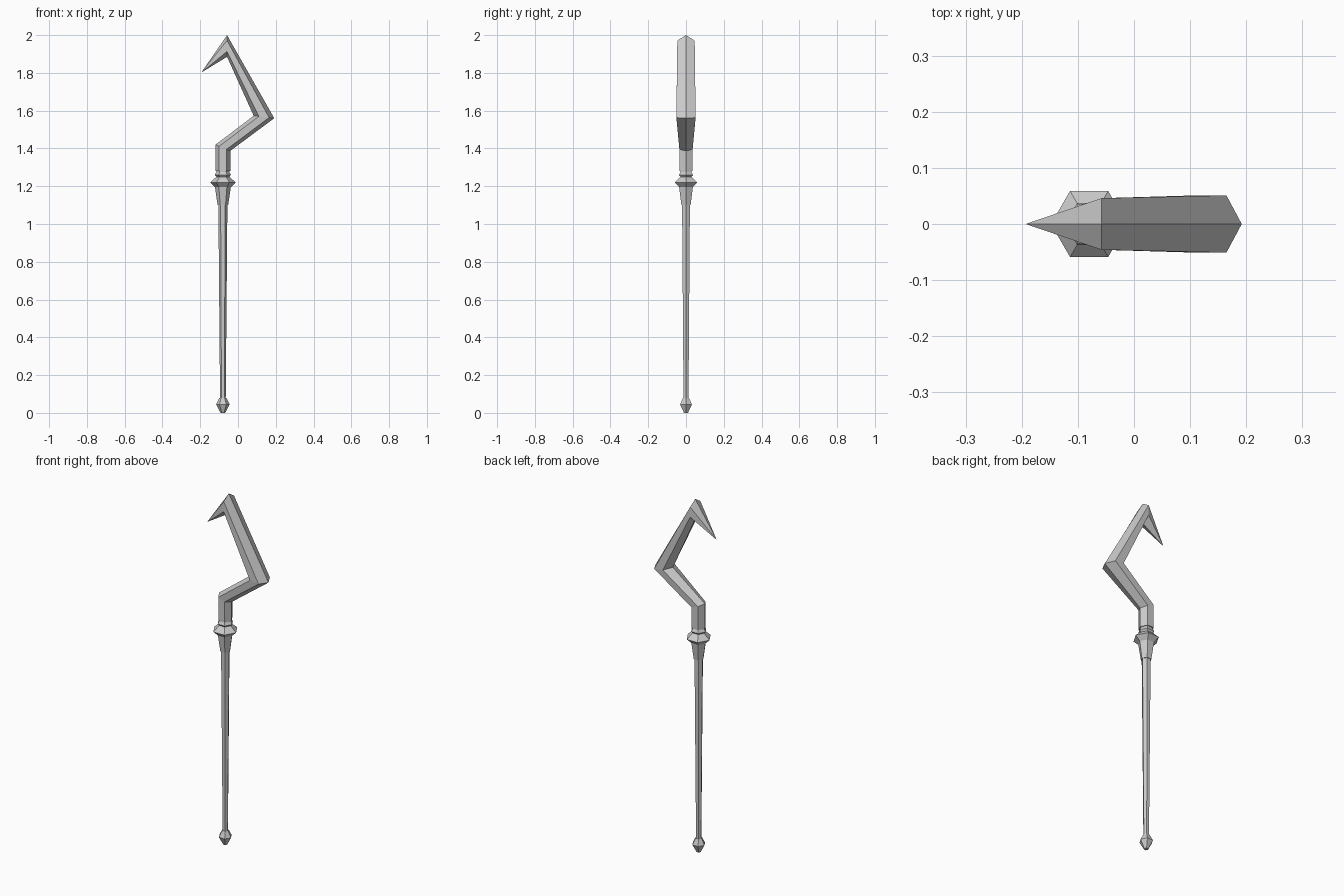
import bpy, math

if "Cube" in bpy.data.objects:
    bpy.data.objects.remove(bpy.data.objects["Cube"])

AXIS = -0.08  # x of the shaft axis


def skin(name, rings):
    """Bridge equal six-sided rings and cap both ends."""
    n = 6
    verts = [p for r in rings for p in r]
    faces = []
    for k in range(len(rings) - 1):
        a, b = k * n, (k + 1) * n
        for i in range(n):
            j = (i + 1) % n
            faces.append((a + i, a + j, b + j, b + i))
    faces.append(tuple(reversed(range(n))))
    faces.append(tuple(range(len(verts) - n, len(verts))))
    me = bpy.data.meshes.new(name)
    me.from_pydata(verts, [], faces)
    me.update()
    ob = bpy.data.objects.new(name, me)
    bpy.context.collection.objects.link(ob)
    return ob


def lathe(name, profile):
    """Six-sided turned part from (radius, z) pairs."""
    return skin(name, [[(AXIS + r * math.cos(i * math.pi / 3),
                         r * math.sin(i * math.pi / 3), z) for i in range(6)]
                       for r, z in profile])


def hook_ring(outer, inner, w):
    """Hexagon across the hook, with ridges on the outer and inner edges."""
    def at(t, y):
        return (outer[0] + (inner[0] - outer[0]) * t, y,
                outer[1] + (inner[1] - outer[1]) * t)
    return [at(0, 0), at(.25, w), at(.75, w), at(1, 0), at(.75, -w), at(.25, -w)]


# Pommel at the foot
lathe("pommel", [(.012, 0), (.036, .045), (.018, .08)])

# Long shaft, slightly thicker towards the top
lathe("shaft", [(.015, .07), (.024, 1.11)])

# Flared socket and collar rings
lathe("collar", [(.028, 1.10), (.042, 1.195), (.068, 1.22), (.042, 1.243),
                 (.034, 1.25), (.043, 1.26), (.034, 1.275), (.034, 1.29)])

# Crooked hook head, ending in a point
tip = (-.192, 1.805)
hook = skin("hook_head", [
    hook_ring((-.041, 1.28), (-.119, 1.28), .035),
    hook_ring((-.041, 1.387), (-.119, 1.42), .035),
    hook_ring((.192, 1.56), (.083, 1.573), .051),
    hook_ring((-.058, 2.0), (-.058, 1.885), .046),
    hook_ring(tip, (tip[0] + .001, tip[1] - .001), .0005),
])
